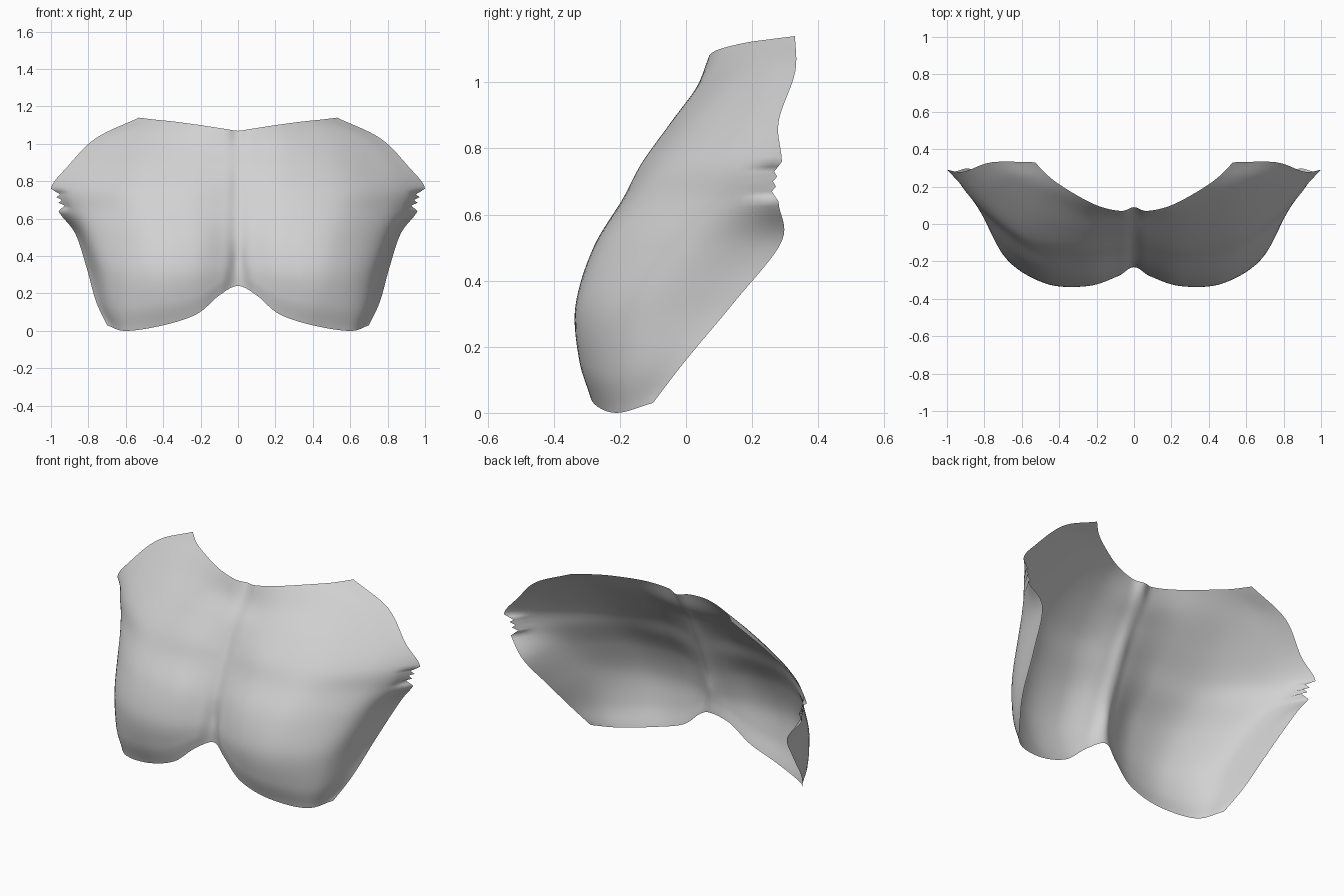
import bpy
import bmesh
import math
from mathutils import Vector

if "Cube" in bpy.data.objects:
    bpy.data.objects.remove(bpy.data.objects["Cube"], do_unlink=True)

STEPS = 8    # subdivisions between neighbouring guide points

# Guide lines of one half in hundredths, each running from breastbone to outer edge
lower_guides = [
    [(0, -23, 24), (10, -27, 19), (22, -29, 9), (40, -28, 3), (60, -21, 0), (70, -10, 3)],
    [(0, -23, 31), (9, -28, 27), (24, -32, 19), (45, -31, 15), (66, -20, 13), (76, 0, 16)],
    [(0, -22, 38), (8, -27, 36), (25, -33, 33), (49, -31, 32), (71, -15, 32), (81, 15, 34)],
    [(0, -20, 50), (8, -23, 50), (25, -28, 50), (52, -24, 50), (77, -3, 50), (87, 29, 52)],
]
upper_guides = [
    [(0, -14, 65), (8, -16, 65), (28, -19, 65), (55, -14, 65), (80, 5, 64), (96, 28, 64)],
    [(0, -9, 76), (8, -11, 76), (28, -13, 76), (56, -7, 76), (80, 9, 76), (100, 29, 76)],
    [(0, -3, 88), (8, -4, 88), (28, -4, 88), (53, 3, 89), (76, 17, 89), (91, 28, 88)],
    [(0, 4, 98), (8, 3, 98), (25, 5, 100), (46, 14, 103), (63, 24, 104), (76, 33, 103)],
    [(0, 9, 107), (7, 7, 108), (20, 10, 110), (35, 18, 112), (45, 25, 113), (53, 33, 114)],
]


def smooth_path(points, before=None):
    """Sample a curve passing through all points."""
    first = before or points[0] * 2 - points[1]
    pts = [first] + points + [points[-1] * 2 - points[-2]]
    out = []
    for a, b, c, d in zip(pts, pts[1:], pts[2:], pts[3:]):
        for k in range(STEPS):
            t = k / STEPS
            out.append(b + (c - a) * (t / 2)
                       + (a - b * 2.5 + c * 2 - d / 2) * t ** 2
                       + (b * 1.5 - a / 2 - c * 1.5 + d / 2) * t ** 3)
    return out + [points[-1]]


def guide_row(guide):
    pts = [Vector(p) / 100 for p in guide]
    mirrored = Vector((-pts[1].x, pts[1].y, pts[1].z))
    return smooth_path(pts, mirrored)


# Surface grid: smooth along each guide, then across the guides
rows = [guide_row(g) for g in lower_guides + upper_guides]
columns = [smooth_path(list(col)) for col in zip(*rows)]

# Ragged armpit notch between the two pointed tips of the outer edge
armpit = len(lower_guides) * STEPS
for i, column in enumerate(columns):
    pull = max(0, i / (len(columns) - 1) - 0.9) * 10
    for k in range(1, STEPS):
        ragged = 0.75 + 0.25 * math.cos(k * math.pi)
        column[armpit + k] -= Vector((0.05, 0.022, 0)) * pull * ragged

bm = bmesh.new()
grid = [[bm.verts.new(p) for p in col] for col in columns]
for left, right in zip(grid, grid[1:]):
    for a, b, c, d in zip(left, right, right[1:], left[1:]):
        bm.faces.new((a, b, c, d))
mesh = bpy.data.meshes.new("chest_sheet")
bm.to_mesh(mesh)
bm.free()

# Plain grey colour
grey = bpy.data.materials.new("light_grey")
grey.use_nodes = True
colour = (0.64, 0.64, 0.64, 1)
grey.diffuse_color = colour
grey.node_tree.nodes["Principled BSDF"].inputs["Base Color"].default_value = colour
mesh.materials.append(grey)

chest = bpy.data.objects.new("chest_sheet", mesh)
bpy.context.collection.objects.link(chest)
mirror = chest.modifiers.new("other_half", "MIRROR")
mirror.use_clip = True
mirror.merge_threshold = 0.001
for face in mesh.polygons:
    face.use_smooth = True
